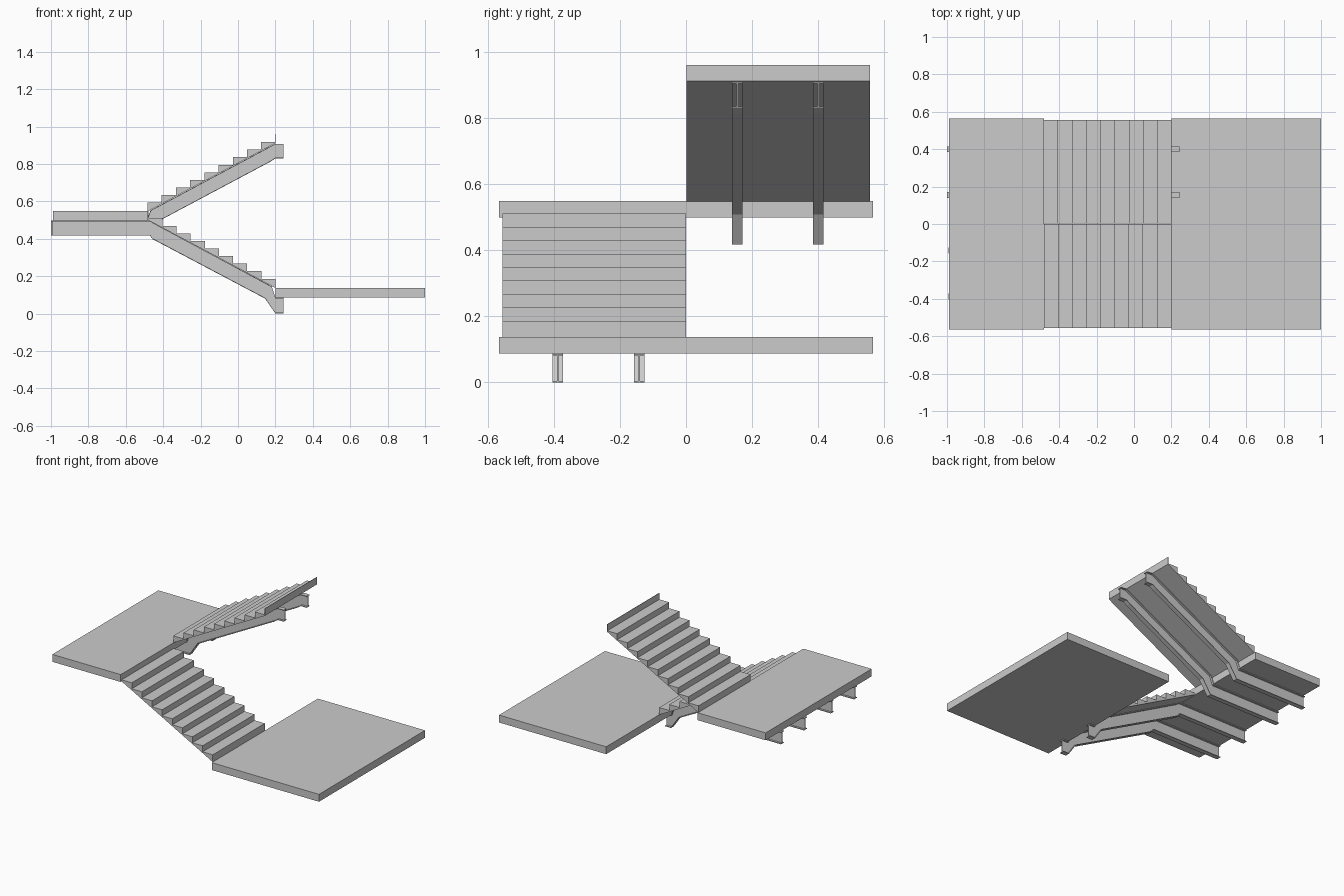
import bpy, bmesh

if "Cube" in bpy.data.objects:
    bpy.data.objects.remove(bpy.data.objects["Cube"])


def extrude_profile(bm, pts, y0, y1):
    """Closed solid: x/z outline swept from y0 to y1."""
    a = [bm.verts.new((x, y0, z)) for x, z in pts]
    b = [bm.verts.new((x, y1, z)) for x, z in pts]
    faces = [bm.faces.new(a), bm.faces.new(b[::-1])]
    n = len(pts)
    for i in range(n):
        j = (i + 1) % n
        faces.append(bm.faces.new((a[j], a[i], b[i], b[j])))
    bmesh.ops.recalc_face_normals(bm, faces=faces)


def make(name, solids):
    bm = bmesh.new()
    for pts, y0, y1 in solids:
        extrude_profile(bm, pts, y0, y1)
    me = bpy.data.meshes.new(name)
    bm.to_mesh(me)
    bm.free()
    ob = bpy.data.objects.new(name, me)
    bpy.context.collection.objects.link(ob)
    return ob


def rect(x0, x1, z0, z1):
    return [(x0, z0), (x1, z0), (x1, z1), (x0, z1)]


def lerp(p, q, t):
    return [(a[0] + (b[0] - a[0]) * t, a[1] + (b[1] - a[1]) * t)
            for a, b in zip(p, q)]


def i_beam(name, top, bottom, y):
    """Cranked I-beam: thin web plus top and bottom flanges."""
    t, w, f = 0.055, 0.0025, 0.0155
    upper, lower = lerp(top, bottom, t), lerp(bottom, top, t)
    make(name, [
        (upper + lower[::-1], y - w, y + w),
        (top + upper[::-1], y - f, y + f),
        (lower + bottom[::-1], y - f, y + f),
    ])


# Floor slab and half landing
make("floor_slab", [(rect(0.2, 1.0, 0.087, 0.137), -0.565, 0.565)])
make("half_landing", [(rect(-0.99, -0.482, 0.499, 0.549), -0.565, 0.565)])

STEPS, RISE = 9, 0.0405

# Lower flight: sawtooth outline climbing toward -x
run = 0.0755
lower = [(0.2, 0.137)]
for k in range(STEPS):
    z = 0.186 + RISE * k
    lower += [(0.2 - run * k, z), (0.2 - run * (k + 1), z)]
x_end = 0.2 - run * STEPS
lower += [(x_end, 0.549), (-0.482, 0.549), (-0.482, 0.501), (x_end, 0.499)]
make("lower_flight", [(lower, -0.555, 0.0)])

# Upper flight: sawtooth outline climbing toward +x, ending in a thin riser
run = 0.076
upper = [(-0.484, 0.546)]
for k in range(STEPS):
    z = 0.593 + RISE * k
    upper += [(-0.484 + run * k, z), (-0.484 + run * (k + 1), z)]
x_end = -0.484 + run * STEPS
upper[-1] = (x_end - 0.003, upper[-1][1])
upper += [(x_end - 0.003, 0.96), (x_end, 0.96), (x_end, 0.911)]
make("upper_flight", [(upper, 0.002, 0.557)])

# Cranked steel beams under each flight and the landing
low_top = [(-0.993, 0.498), (-0.47, 0.498), (-0.455, 0.487),
           (0.18, 0.146), (0.2, 0.0865), (0.243, 0.0865)]
low_bot = [(-0.993, 0.417), (-0.47, 0.417), (-0.457, 0.398),
           (0.145, 0.08), (0.2, 0.0), (0.243, 0.0)]
up_top = [(-1.0, 0.498), (-0.488, 0.498), (-0.468, 0.552),
          (0.185, 0.901), (0.2, 0.908), (0.243, 0.908)]
up_bot = [(-1.0, 0.417), (-0.46, 0.417), (-0.4, 0.507),
          (0.175, 0.813), (0.2, 0.83), (0.243, 0.83)]
for i, y in enumerate((-0.388, -0.141)):
    i_beam(f"lower_beam_{i + 1}", low_top, low_bot, y)
for i, y in enumerate((0.155, 0.4)):
    i_beam(f"upper_beam_{i + 1}", up_top, up_bot, y)
